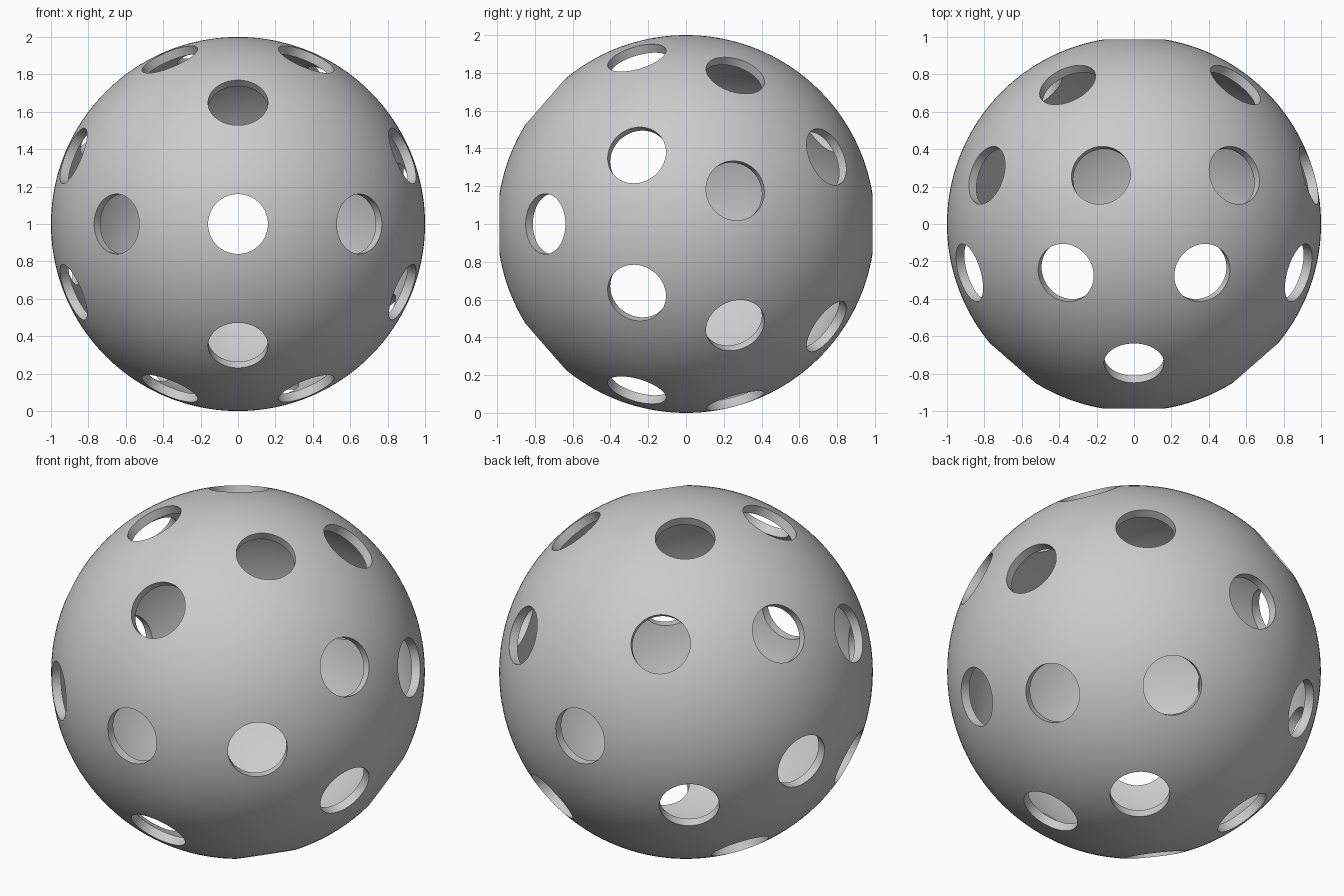
import bpy, bmesh
from math import sin, cos, radians
from mathutils import Vector, Matrix

if "Cube" in bpy.data.objects:
    bpy.data.objects.remove(bpy.data.objects["Cube"])

CENTRE = Vector((0, 0, 1))
OUTER, INNER, HOLE = 1.0, 0.95, 0.16


def mesh_object(name, bm):
    mesh = bpy.data.meshes.new(name)
    bm.to_mesh(mesh)
    bm.free()
    obj = bpy.data.objects.new(name, mesh)
    bpy.context.collection.objects.link(obj)
    return obj


def sphere(bm, radius):
    before = set(bm.faces)
    bmesh.ops.create_uvsphere(bm, u_segments=160, v_segments=80, radius=radius,
                              matrix=Matrix.Translation(CENTRE))
    return [f for f in bm.faces if f not in before]


# Hollow shell: outer sphere plus an inward-facing inner sphere
bm = bmesh.new()
sphere(bm, OUTER)
bmesh.ops.reverse_faces(bm, faces=sphere(bm, INNER))
ball = mesh_object("perforated_ball", bm)

# Hole directions: rings around the y axis as (lean from axis, count, start angle)
directions = []
for side, four_start, eight_start in ((-1, 0, 22.5), (1, 33.2, 10.7)):
    for lean, count, start in ((0, 1, 0), (41.1, 4, four_start), (74.7, 8, eight_start)):
        for i in range(count):
            a, t = radians(start + 360 * i / count), radians(lean)
            directions.append(Vector((sin(t) * cos(a), side * cos(t), sin(t) * sin(a))))

# One cutter made of short radial cylinders
bm = bmesh.new()
for d in directions:
    m = Matrix.Translation(CENTRE + d) @ d.to_track_quat('Z', 'Y').to_matrix().to_4x4()
    bmesh.ops.create_cone(bm, cap_ends=True, segments=64, radius1=HOLE, radius2=HOLE,
                          depth=0.4, matrix=m)
cutter = mesh_object("hole_cutter", bm)
cutter.hide_render = True

# Cut the holes and shade smooth with crisp rims
mod = ball.modifiers.new("holes", 'BOOLEAN')
mod.operation = 'DIFFERENCE'
mod.solver = 'EXACT'
mod.object = cutter
bpy.context.view_layer.objects.active = ball
ball.select_set(True)
bpy.ops.object.modifier_apply(modifier=mod.name)
bpy.data.objects.remove(cutter)
bpy.ops.object.shade_smooth_by_angle(angle=radians(30))
